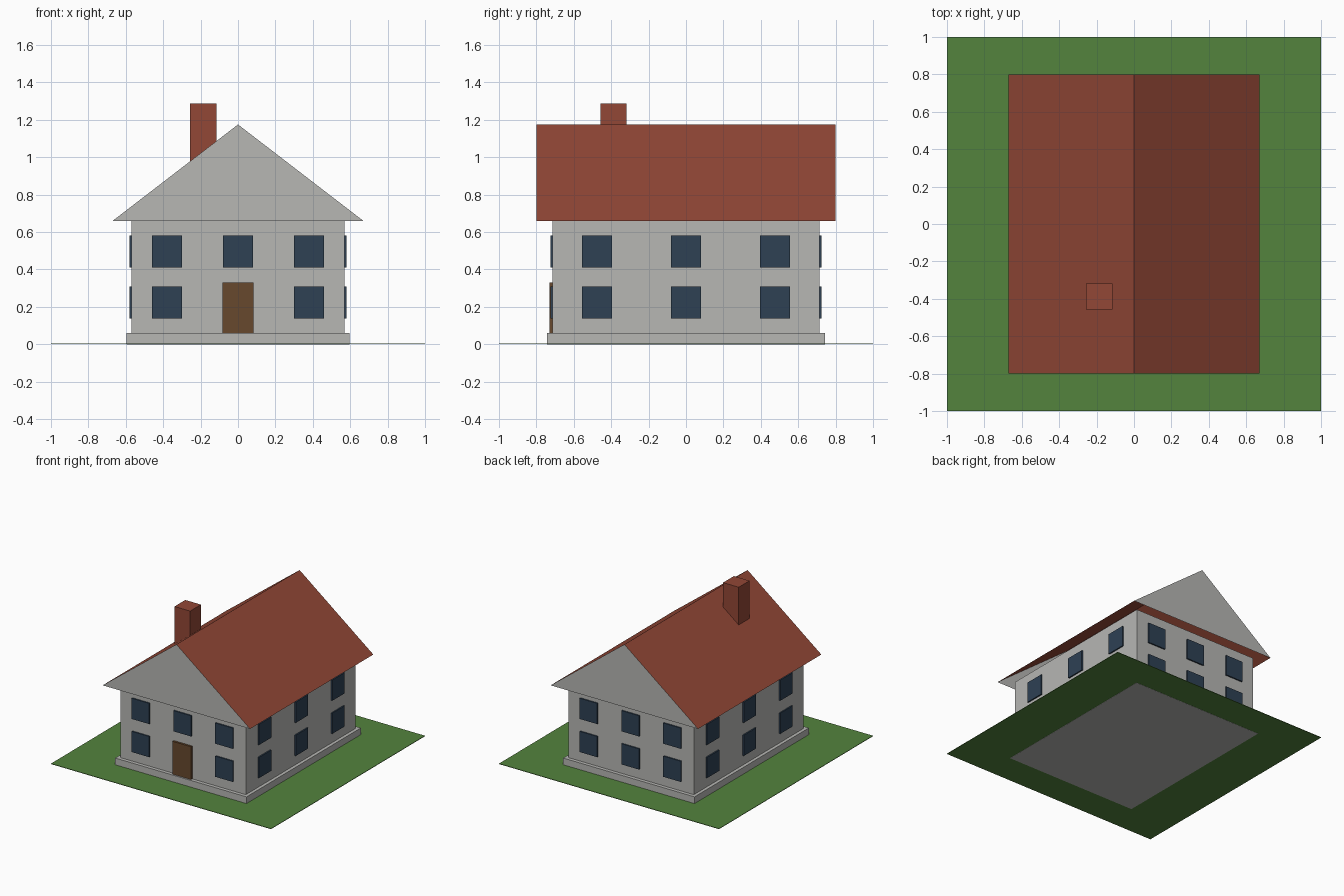
import bpy
import bmesh

cube = bpy.data.objects.get("Cube")
if cube:
    bpy.data.objects.remove(cube, do_unlink=True)


def material(name, rgb):
    """Flat material from display colour values (0-255)."""
    lin = [((c / 255 + 0.055) / 1.055) ** 2.4 for c in rgb]
    m = bpy.data.materials.new(name)
    m.use_nodes = True
    m.diffuse_color = (*lin, 1)
    bsdf = m.node_tree.nodes["Principled BSDF"]
    bsdf.inputs["Base Color"].default_value = (*lin, 1)
    bsdf.inputs["Roughness"].default_value = 0.9
    return m


GRASS = material("grass green", (83, 131, 61))
PLASTER = material("light grey plaster", (183, 183, 180))
TILE = material("brick red", (146, 71, 54))
GLASS = material("dark blue glass", (46, 65, 84))
WOOD = material("brown wood", (103, 72, 45))


def finish(name, bm, *mats):
    me = bpy.data.meshes.new(name)
    bm.to_mesh(me)
    bm.free()
    for m in mats:
        me.materials.append(m)
    ob = bpy.data.objects.new(name, me)
    bpy.context.collection.objects.link(ob)
    return ob


def box(name, mat, x, y, z):
    """Box from (min, max) ranges on each axis."""
    bm = bmesh.new()
    bmesh.ops.create_cube(bm, size=1)
    for v in bm.verts:
        for i, (lo, hi) in enumerate((x, y, z)):
            v.co[i] = hi if v.co[i] > 0 else lo
    return finish(name, bm, mat)


# House proportions
WX, WY = 0.57, 0.713          # half width and half depth of the walls
BASE, EAVE, RIDGE = 0.06, 0.66, 1.175
RX, RY = 0.67, 0.80           # half width and half depth of the roof

# Lawn, foundation and walls
box("lawn", GRASS, (-1, 1), (-1, 1), (0.001, 0.005))
box("foundation", PLASTER, (-0.597, 0.597), (-0.742, 0.742), (0, BASE))
box("walls", PLASTER, (-WX, WX), (-WY, WY), (BASE, EAVE))

# Roof: open underneath, tiled slopes and plastered gable ends
bm = bmesh.new()
front, back = [[bm.verts.new((x, y, z)) for x, z in ((-RX, EAVE), (RX, EAVE), (0, RIDGE))]
               for y in (-RY, RY)]
bm.faces.new(front)
bm.faces.new(back[::-1])
bm.faces.new((front[1], back[1], back[2], front[2]))
bm.faces.new((back[0], front[0], front[2], back[2]))
bm.normal_update()
for f in bm.faces:
    f.material_index = 1 if abs(f.normal.y) > 0.9 else 0
finish("roof", bm, TILE, PLASTER)

# Chimney
box("chimney", TILE, (-0.257, -0.115), (-0.457, -0.317), (0.9, 1.287))

# Windows: three columns and two rows on every wall, the door replaces one
HALF, OUT = 0.08, 0.011
for row, z0 in (("lower", 0.139), ("upper", 0.411)):
    z = (z0, z0 + 0.17)
    for col in (-1, 0, 1):
        for side, s in (("front", -1), ("back", 1)):
            if (row, col, side) == ("lower", 0, "front"):
                continue
            c = col * 0.38
            box(f"{side}_window_{row}", GLASS, (c - HALF, c + HALF),
                sorted((s * (WY - 0.01), s * (WY + OUT))), z)
        for side, s in (("right", -1), ("left", 1)):
            c = col * 0.476
            box(f"{side}_window_{row}", GLASS,
                sorted((s * (WX - 0.01), s * (WX + OUT))), (c - HALF, c + HALF), z)

# Front door
box("front_door", WOOD, (-0.084, 0.084), (-WY - 0.017, -WY + 0.01), (BASE, 0.33))
